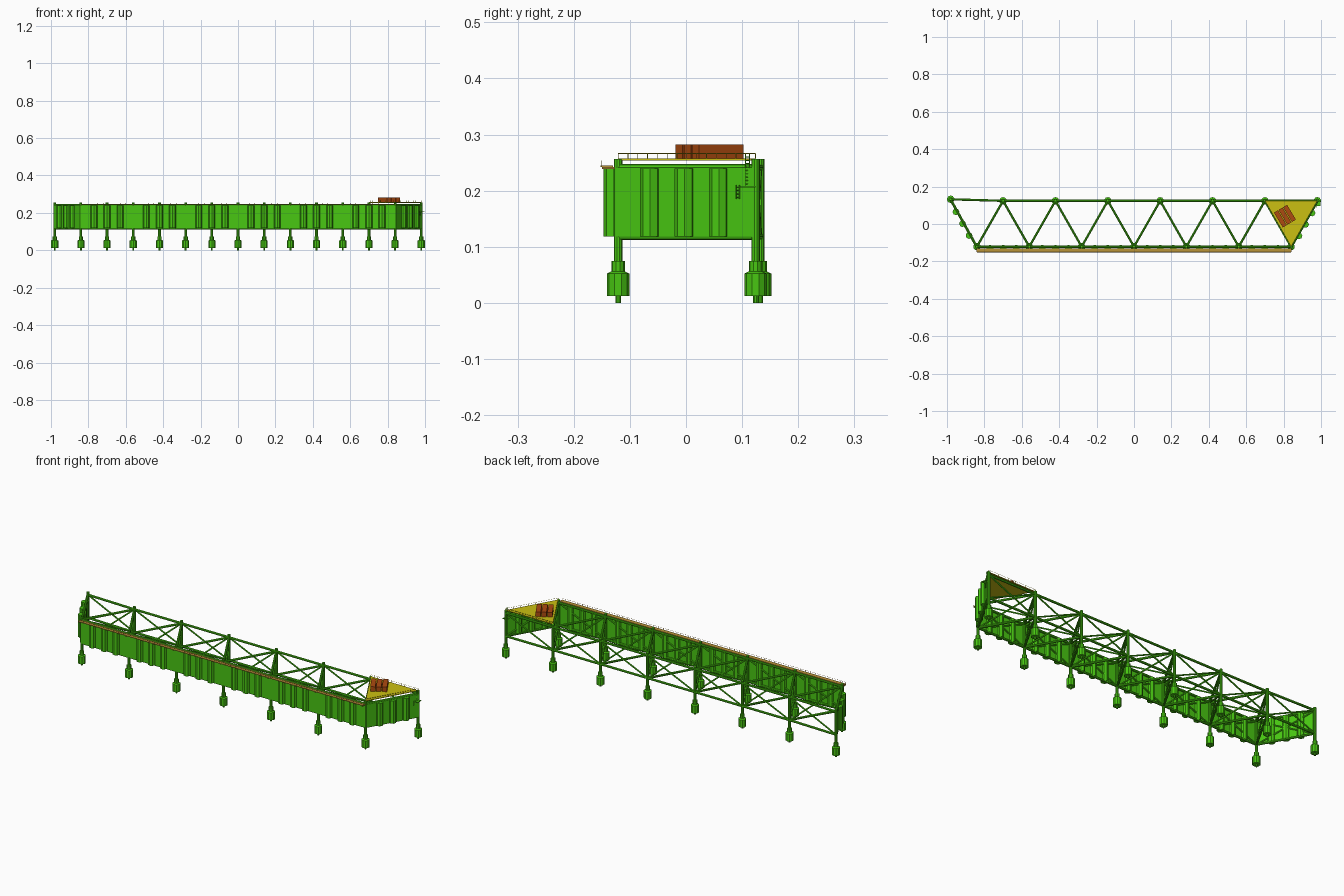
import bpy, bmesh, math
from mathutils import Vector, Matrix

if "Cube" in bpy.data.objects:
    bpy.data.objects.remove(bpy.data.objects["Cube"])


def material(name, rgb):
    m = bpy.data.materials.new(name)
    m.diffuse_color = (*rgb, 1)
    m.use_nodes = True
    m.node_tree.nodes["Principled BSDF"].inputs["Base Color"].default_value = m.diffuse_color
    return m


GREEN = material("green_steel", (0.065, 0.57, 0.006))
YELLOW = material("yellow_deck", (0.6, 0.53, 0.006))
TAN = material("walkway_tan", (0.5, 0.3, 0.04))
RUST = material("container_rust", (0.42, 0.07, 0.005))


def tube(bm, a, b, r, n=8, r2=None):
    a, b = Vector(a), Vector(b)
    d = b - a
    rot = d.to_track_quat('Z', 'Y').to_matrix().to_4x4()
    bmesh.ops.create_cone(bm, cap_ends=True, segments=n, radius1=r, radius2=r if r2 is None else r2,
                          depth=d.length, matrix=Matrix.Translation((a + b) / 2) @ rot)


def box(bm, c, size, ang=0):
    m = Matrix.Translation(c) @ Matrix.Rotation(ang, 4, 'Z') @ Matrix.Diagonal((*size, 1))
    bmesh.ops.create_cube(bm, size=1, matrix=m)


def finish(bm, name, mat):
    bmesh.ops.recalc_face_normals(bm, faces=bm.faces[:])
    me = bpy.data.meshes.new(name)
    bm.to_mesh(me)
    bm.free()
    me.materials.append(mat)
    ob = bpy.data.objects.new(name, me)
    bpy.context.collection.objects.link(ob)
    return ob


# node positions of the triangulated plan
front = [Vector((-0.84 + 0.28 * i, -0.121, 0)) for i in range(7)]
back = [Vector((-0.98 + 0.28 * i, 0.124, 0)) for i in range(8)]
back[0].y = 0.132
LOW, HIGH = 0.118, 0.241
zl, zh = Vector((0, 0, LOW)), Vector((0, 0, HIGH))

# columns with stepped feet
for label, nodes in (("front", front), ("back", back)):
    bm = bmesh.new()
    for p in nodes:
        for z0, z1, r, r2 in ((0, 0.013, 0.005, 0.005), (0.012, 0.052, 0.02, 0.02),
                              (0.052, 0.056, 0.02, 0.012), (0.056, 0.075, 0.012, 0.012),
                              (0.074, 0.256, 0.0075, 0.0075)):
            tube(bm, p + Vector((0, 0, z0)), p + Vector((0, 0, z1)), r, 10, r2)
    finish(bm, label + "_columns_and_feet", GREEN)


# truss panels: two chords and crossed braces
def panel(bm, a, b):
    tube(bm, a + zl, b + zl, 0.006)
    tube(bm, a + zh, b + zh, 0.006)
    tube(bm, a + zl, b + zh, 0.004)
    tube(bm, a + zh, b + zl, 0.004)


for label, pairs in (("front_truss", list(zip(front, front[1:]))),
                     ("back_truss", list(zip(back, back[1:]))),
                     ("cross_truss", list(zip(back, front)) + list(zip(front, back[1:])))):
    bm = bmesh.new()
    for a, b in pairs:
        panel(bm, a, b)
    finish(bm, label, GREEN)


# barrier wall: thin sheet stiffened by vertical pipes
def wall(name, pairs):
    bm = bmesh.new()
    for a, b in pairs:
        d = b - a
        ang = math.atan2(d.y, d.x)
        out = Vector((d.y, -d.x, 0)).normalized()
        mid = (a + b) / 2 + out * 0.006 + Vector((0, 0, (LOW + HIGH) / 2))
        box(bm, mid, (d.length, 0.004, 0.122), ang)
        for k in (1, 2, 3):
            p = a + d * (k / 4) + out * 0.008
            tube(bm, p + Vector((0, 0, 0.118)), p + Vector((0, 0, 0.239)), 0.018, 8)
    finish(bm, name, GREEN)


wall("front_wall", list(zip(front, front[1:])))
wall("left_wall", [(back[0], front[0])])
wall("right_wall", [(front[-1], back[-1])])


# railing of short posts and a thin top rail
def railing(name, path, z, h, step, mat):
    bm = bmesh.new()
    for a, b in zip(path, path[1:]):
        a, b = Vector((*a[:2], z)), Vector((*b[:2], z))
        up = Vector((0, 0, h))
        n = max(1, round((b - a).length / step))
        for i in range(n + 1):
            p = a.lerp(b, i / n)
            tube(bm, p, p + up, 0.0006, 4)
        tube(bm, a + up, b + up, 0.0006, 4)
    finish(bm, name, mat)


# front walkway
bm = bmesh.new()
box(bm, (0, -0.141, 0.2435), (1.68, 0.022, 0.003))
for p in front:
    box(bm, p + Vector((0, -0.014, 0.2405)), (0.006, 0.03, 0.004))
finish(bm, "front_walkway", TAN)
railing("walkway_railing", [(-0.84, -0.151), (0.84, -0.151)], 0.244, 0.009, 0.03, TAN)

# triangular deck at the right end
bm = bmesh.new()
tri = [front[-1], back[-1], back[-2]]
face = bm.faces.new([bm.verts.new(p + Vector((0, 0, 0.254))) for p in tri])
ext = bmesh.ops.extrude_face_region(bm, geom=[face])
for v in ext["geom"]:
    if isinstance(v, bmesh.types.BMVert):
        v.co.z += 0.003
finish(bm, "end_deck", YELLOW)
railing("deck_railing", tri + tri[:1], 0.257, 0.009, 0.02, YELLOW)

# three containers on the deck
bm = bmesh.new()
ang = math.radians(31)
for k in (-1, 0, 1):
    off = Vector((math.cos(ang), math.sin(ang), 0)) * 0.0285 * k
    box(bm, Vector((0.807, 0.042, 0.2695)) + off, (0.0245, 0.092, 0.025), ang)
finish(bm, "containers", RUST)

# access landing and ladder on the right end
bm = bmesh.new()
box(bm, (0.985, 0.110, 0.207), (0.026, 0.028, 0.003))
for y in (0.106, 0.113):
    tube(bm, (0.981, y, 0.208), (0.981, y, 0.265), 0.001, 6)
for i in range(9):
    z = 0.212 + i * 0.006
    tube(bm, (0.981, 0.106, z), (0.981, 0.113, z), 0.0008, 4)
for y in (0.089, 0.095):
    tube(bm, (0.975, y, 0.185), (0.975, y, 0.21), 0.001, 6)
for i in range(4):
    tube(bm, (0.975, 0.089, 0.188 + i * 0.006), (0.975, 0.095, 0.188 + i * 0.006), 0.0008, 4)
finish(bm, "access_landing", GREEN)
